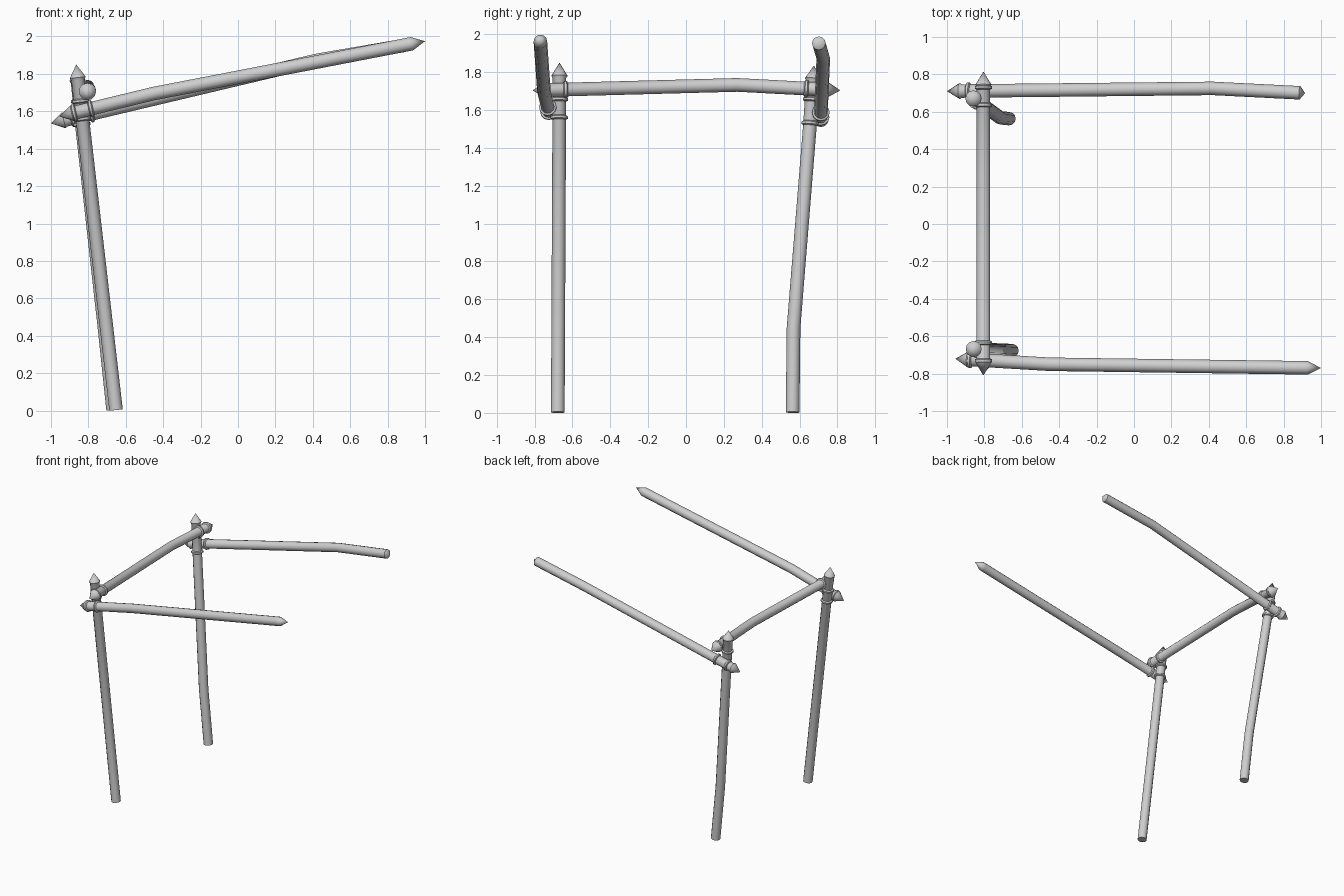
import bpy, bmesh, math
from mathutils import Vector

cube = bpy.data.objects.get("Cube")
if cube:
    bpy.data.objects.remove(cube, do_unlink=True)

grey = bpy.data.materials.new("plain grey")
grey.use_nodes = True
grey.diffuse_color = (0.62, 0.62, 0.62, 1)
grey.node_tree.nodes["Principled BSDF"].inputs["Base Color"].default_value = (0.62, 0.62, 0.62, 1)

SIDES = 12
R = 0.036
FLARE = 0.043


def tube(name, stations):
    """Round bar through (point, radius) stations; radius 0 makes a pointed end."""
    bm = bmesh.new()
    pts = [Vector(p) for p, _ in stations]
    rings = []
    for i, (_, radius) in enumerate(stations):
        ahead = (pts[min(i + 1, len(pts) - 1)] - pts[max(i - 1, 0)]).normalized()
        ref = Vector((0, 1, 0)) if abs(ahead.y) < 0.7 else Vector((0, 0, 1))
        u = ahead.cross(ref).normalized()
        v = ahead.cross(u)
        if radius == 0:
            rings.append([bm.verts.new(pts[i])])
            continue
        angles = [math.tau * k / SIDES for k in range(SIDES)]
        rings.append([bm.verts.new(pts[i] + radius * (u * math.cos(a) + v * math.sin(a)))
                      for a in angles])
    for a, b in zip(rings, rings[1:]):
        for k in range(SIDES):
            n = (k + 1) % SIDES
            if len(a) == 1:
                bm.faces.new((a[0], b[n], b[k]))
            elif len(b) == 1:
                bm.faces.new((a[k], a[n], b[0]))
            else:
                bm.faces.new((a[k], a[n], b[n], b[k]))
    for end in (rings[0], rings[-1]):
        if len(end) > 1:
            bm.faces.new(end)
    bmesh.ops.recalc_face_normals(bm, faces=bm.faces)
    mesh = bpy.data.meshes.new(name)
    bm.to_mesh(mesh)
    bm.free()
    mesh.materials.append(grey)
    obj = bpy.data.objects.new(name, mesh)
    bpy.context.collection.objects.link(obj)
    bpy.ops.object.select_all(action="DESELECT")
    obj.select_set(True)
    bpy.context.view_layer.objects.active = obj
    bpy.ops.object.shade_smooth_by_angle(angle=math.radians(35))
    return obj


def spike(tip, toward, length=0.07, flare=FLARE):
    """Stations of a pointed end, listed from the tip inwards."""
    tip, toward = Vector(tip), Vector(toward)
    d = (toward - tip).normalized()
    return [(tip, 0), (tip + d * length, flare), (tip + d * (length + 0.012), R)]


def pole(name, path, start=None, end=None):
    """Bar along a path, with optional spike settings (length, flare) at each end."""
    mid = [(Vector(p), R) for p in path]
    if start:
        mid = spike(path[0], path[1], *start) + mid[1:]
    if end:
        mid = mid[:-1] + spike(path[-1], path[-2], *end)[::-1]
    return tube(name, mid)


def collar(name, path, axis, value):
    """Raised band round a bar where its path crosses a value on one axis."""
    for a, b in zip(path, path[1:]):
        a, b = Vector(a), Vector(b)
        t = (value - a[axis]) / (b[axis] - a[axis])
        if 0 <= t <= 1:
            c, d = a.lerp(b, t), (b - a).normalized()
            tube(name, [(c - d * 0.012, R), (c - d * 0.006, 0.046),
                        (c + d * 0.006, 0.046), (c + d * 0.012, R)])
            return


pointed, plain, blunt = (0.07, FLARE), (0.072, R), (0.028, R)

# Legs
front_leg = [(-0.652, -0.677, 0.003), (-0.865, -0.668, 1.85)]
back_leg = [(-0.668, 0.563, 0.003), (-0.715, 0.568, 0.45),
            (-0.832, 0.653, 1.5), (-0.866, 0.676, 1.835)]
pole("front_leg", front_leg, end=pointed)
pole("back_leg", back_leg, end=pointed)

# Long sloping rails
front_rail = [(-0.955, -0.72, 1.573), (-0.45, -0.75, 1.695), (1.0, -0.77, 1.975)]
back_rail = [(-1.0, 0.71, 1.535), (0.42, 0.725, 1.872), (0.915, 0.70, 1.957)]
pole("front_rail", front_rail, pointed, plain)
pole("back_rail", back_rail, pointed, blunt)

# Crossbar between the legs
crossbar = [(-0.805, -0.81, 1.703), (-0.805, 0.27, 1.732), (-0.805, 0.815, 1.703)]
pole("crossbar", crossbar, pointed, pointed)

# Bands around each joint
for part, path, axis, values in (
        ("front_leg_band", front_leg, 2, (1.56, 1.655)),
        ("back_leg_band", back_leg, 2, (1.53, 1.655)),
        ("front_rail_band", front_rail, 0, (-0.875, -0.785)),
        ("back_rail_band", back_rail, 0, (-0.885, -0.785)),
        ("crossbar_band", crossbar, 1, (-0.635, -0.73, 0.635, 0.73))):
    for number, value in enumerate(values, 1):
        collar(f"{part}_{number}", path, axis, value)
